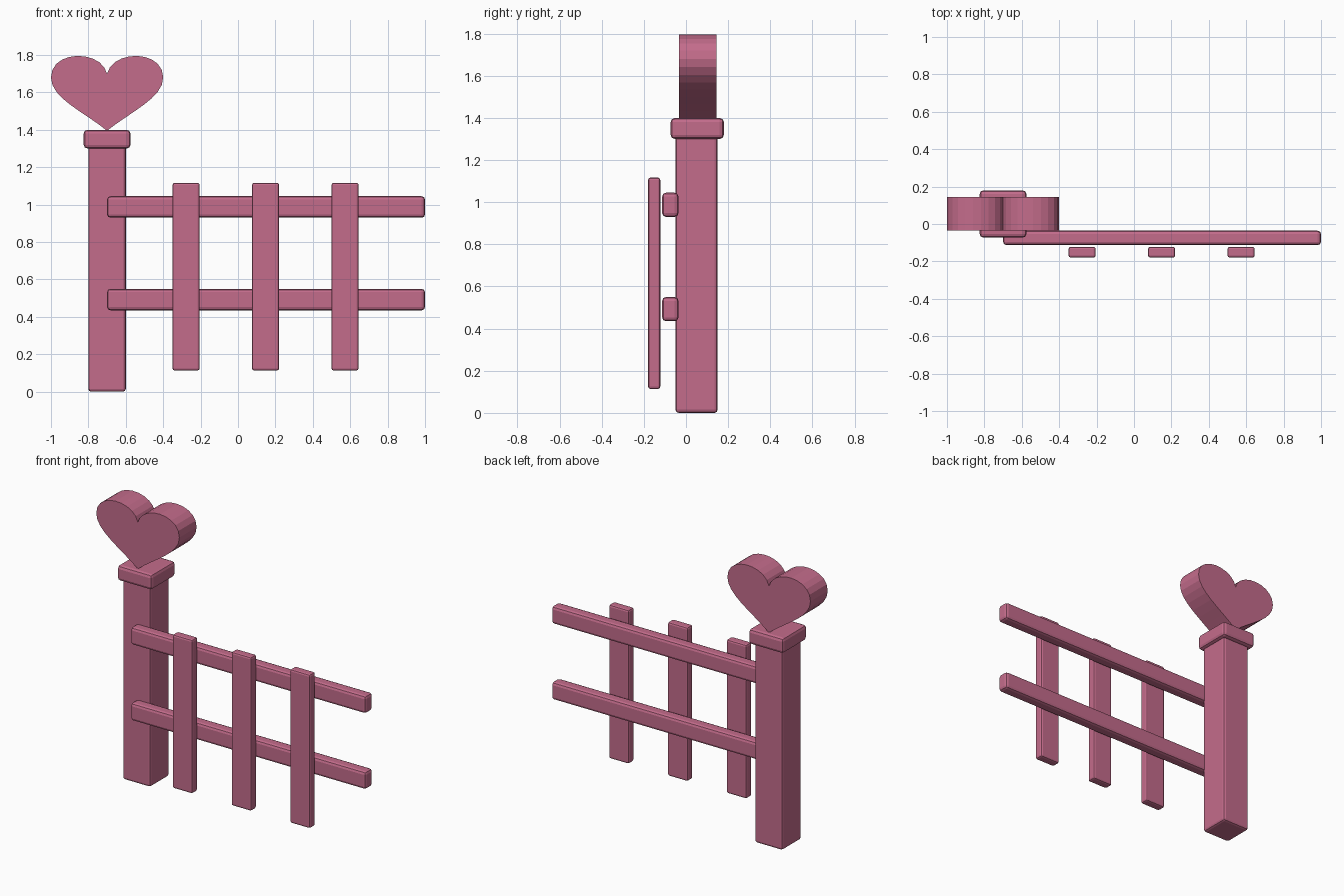
import bpy, bmesh
from mathutils import Vector
from mathutils.geometry import interpolate_bezier

if "Cube" in bpy.data.objects:
    bpy.data.objects.remove(bpy.data.objects["Cube"])

pink = bpy.data.materials.new("rose pink")
pink.diffuse_color = (0.55, 0.15, 0.26, 1)
pink.use_nodes = True
pink.node_tree.nodes["Principled BSDF"].inputs["Base Color"].default_value = pink.diffuse_color


def finish(name, bm):
    bmesh.ops.recalc_face_normals(bm, faces=bm.faces)
    mesh = bpy.data.meshes.new(name)
    bm.to_mesh(mesh)
    bm.free()
    mesh.materials.append(pink)
    obj = bpy.data.objects.new(name, mesh)
    bpy.context.collection.objects.link(obj)
    return obj


def box(name, x, y, z, bevel=0.015):
    """Soft-edged box from (min, max) ranges."""
    bm = bmesh.new()
    bmesh.ops.create_cube(bm, size=1)
    for v in bm.verts:
        v.co = [r[0] if c < 0 else r[1] for c, r in zip(v.co, (x, y, z))]
    bmesh.ops.bevel(bm, geom=bm.edges[:], offset=bevel, segments=2,
                    profile=0.5, affect='EDGES')
    return finish(name, bm)


# Post and cap
box("post", (-0.80, -0.60), (-0.05, 0.15), (0.0, 1.32))
box("post_cap", (-0.825, -0.575), (-0.073, 0.18), (1.30, 1.40), 0.02)

# Horizontal rails
for name, z in (("lower_rail", 0.435), ("upper_rail", 0.93)):
    box(name, (-0.70, 1.0), (-0.113, -0.036), (z, z + 0.115), 0.018)

# Vertical pickets
for i in range(3):
    x = -0.35 + 0.425 * i
    box(f"picket_{i + 1}", (x, x + 0.145), (-0.18, -0.122), (0.113, 1.117), 0.012)

# Heart finial: half outline from two curves, mirrored and extruded
lobe = interpolate_bezier(Vector((0, 1.70)), Vector((0.03, 1.83)),
                          Vector((0.30, 1.83)), Vector((0.30, 1.68)), 11)
flank = interpolate_bezier(Vector((0.30, 1.68)), Vector((0.30, 1.57)),
                           Vector((0.13, 1.50)), Vector((0, 1.395)), 9)
half = [(p[0], p[1]) for p in lobe + flank[1:]]
outline = half + [(-x, z) for x, z in half[-2:0:-1]]
bm = bmesh.new()
face = bm.faces.new([bm.verts.new((x - 0.70, -0.034, z)) for x, z in outline])
ext = bmesh.ops.extrude_face_region(bm, geom=[face])
bmesh.ops.translate(bm, vec=(0, 0.178, 0),
                    verts=[g for g in ext["geom"] if isinstance(g, bmesh.types.BMVert)])
finish("heart", bm)
